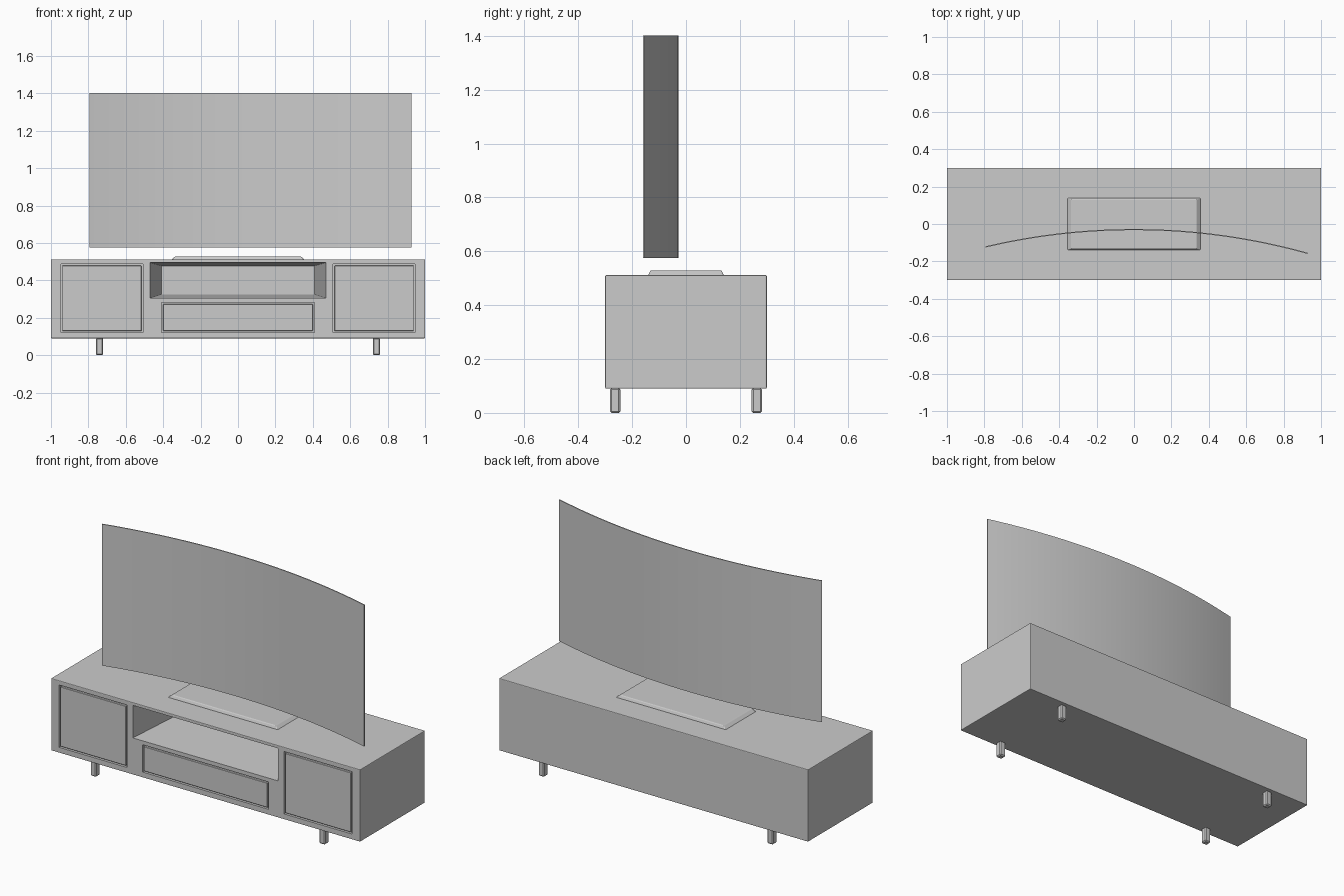
import bpy, bmesh, math

if "Cube" in bpy.data.objects:
    bpy.data.objects.remove(bpy.data.objects["Cube"])


def make_object(name, bm, bevel=0, segments=2):
    bmesh.ops.recalc_face_normals(bm, faces=bm.faces)
    mesh = bpy.data.meshes.new(name)
    bm.to_mesh(mesh)
    bm.free()
    ob = bpy.data.objects.new(name, mesh)
    bpy.context.collection.objects.link(ob)
    if bevel:
        mod = ob.modifiers.new("bevel", "BEVEL")
        mod.width = bevel
        mod.segments = segments
    return ob


def add_frustum(bm, ring_a, ring_b):
    """Six-sided solid between two four-point rings."""
    a = [bm.verts.new(p) for p in ring_a]
    b = [bm.verts.new(p) for p in ring_b]
    bm.faces.new(a)
    bm.faces.new(b)
    for i in range(4):
        j = (i + 1) % 4
        bm.faces.new((a[i], a[j], b[j], b[i]))


def ring_y(x0, x1, z0, z1, y):
    return [(x0, y, z0), (x1, y, z0), (x1, y, z1), (x0, y, z1)]


def ring_z(x, y, z):
    return [(-x, -y, z), (x, -y, z), (x, y, z), (-x, y, z)]


def box(name, x0, x1, y0, y1, z0, z1, bevel=0, segments=2):
    bm = bmesh.new()
    add_frustum(bm, ring_y(x0, x1, z0, z1, y0), ring_y(x0, x1, z0, z1, y1))
    return make_object(name, bm, bevel, segments)


# Cabinet body
cabinet = box("cabinet", -1, 1, -0.3, 0.3, 0.09, 0.512, 0.004)

# Pockets for the doors and drawer, and the tapering open shelf
panels = {
    "left_door": (-0.947, -0.508, 0.122, 0.487),
    "right_door": (0.508, 0.947, 0.122, 0.487),
    "drawer": (-0.408, 0.408, 0.122, 0.282),
}
bm = bmesh.new()
for x0, x1, z0, z1 in panels.values():
    add_frustum(bm, ring_y(x0, x1, z0, z1, -0.32), ring_y(x0, x1, z0, z1, -0.285))
# The front ring is widened so the taper meets the front plane at full size
add_frustum(bm, ring_y(-0.4727, 0.4727, 0.304, 0.4959, -0.32),
            ring_y(-0.41, 0.41, 0.325, 0.478, 0.15))
cutter = make_object("front_cutter", bm)
cutter.hide_render = True
cutter.display_type = 'WIRE'
cut = cabinet.modifiers.new("front_openings", "BOOLEAN")
cut.object = cutter
cut.operation = 'DIFFERENCE'
cut.solver = 'EXACT'

# Flush panels with a narrow groove around them
gap = 0.008
for name, (x0, x1, z0, z1) in panels.items():
    box(name, x0 + gap, x1 - gap, -0.3, -0.284, z0 + gap, z1 - gap, 0.002, 1)

# Four legs
for side_x, x in (("left", -0.74), ("right", 0.74)):
    for side_y, y in (("front", -0.263), ("back", 0.263)):
        box(f"{side_y}_{side_x}_leg", x - 0.019, x + 0.019,
            y - 0.019, y + 0.019, 0, 0.092, 0.006, 1)

# Screen stand plate with sloping edges
bm = bmesh.new()
add_frustum(bm, ring_z(0.357, 0.141, 0.51), ring_z(0.335, 0.132, 0.529))
make_object("stand_plate", bm, 0.004)

# Curved screen: thin arc swept upward
R, T, N = 3.46, 0.006, 40
a0, a1 = math.asin(-0.795 / R), math.asin(0.928 / R)
bm = bmesh.new()
columns = []
for i in range(N + 1):
    a = a0 + (a1 - a0) * i / N
    col = []
    for r, z in ((R, 0.575), (R, 1.402), (R - T, 1.402), (R - T, 0.575)):
        col.append(bm.verts.new((r * math.sin(a), -0.027 - R + r * math.cos(a), z)))
    columns.append(col)
for c, d in zip(columns, columns[1:]):
    for k in range(4):
        m = (k + 1) % 4
        bm.faces.new((c[k], c[m], d[m], d[k]))
bm.faces.new(columns[0])
bm.faces.new(columns[-1])
screen = make_object("curved_screen", bm)

# Smooth the curved face while keeping its rim sharp
bpy.ops.object.select_all(action='DESELECT')
screen.select_set(True)
bpy.context.view_layer.objects.active = screen
bpy.ops.object.shade_smooth_by_angle(angle=math.radians(30))
